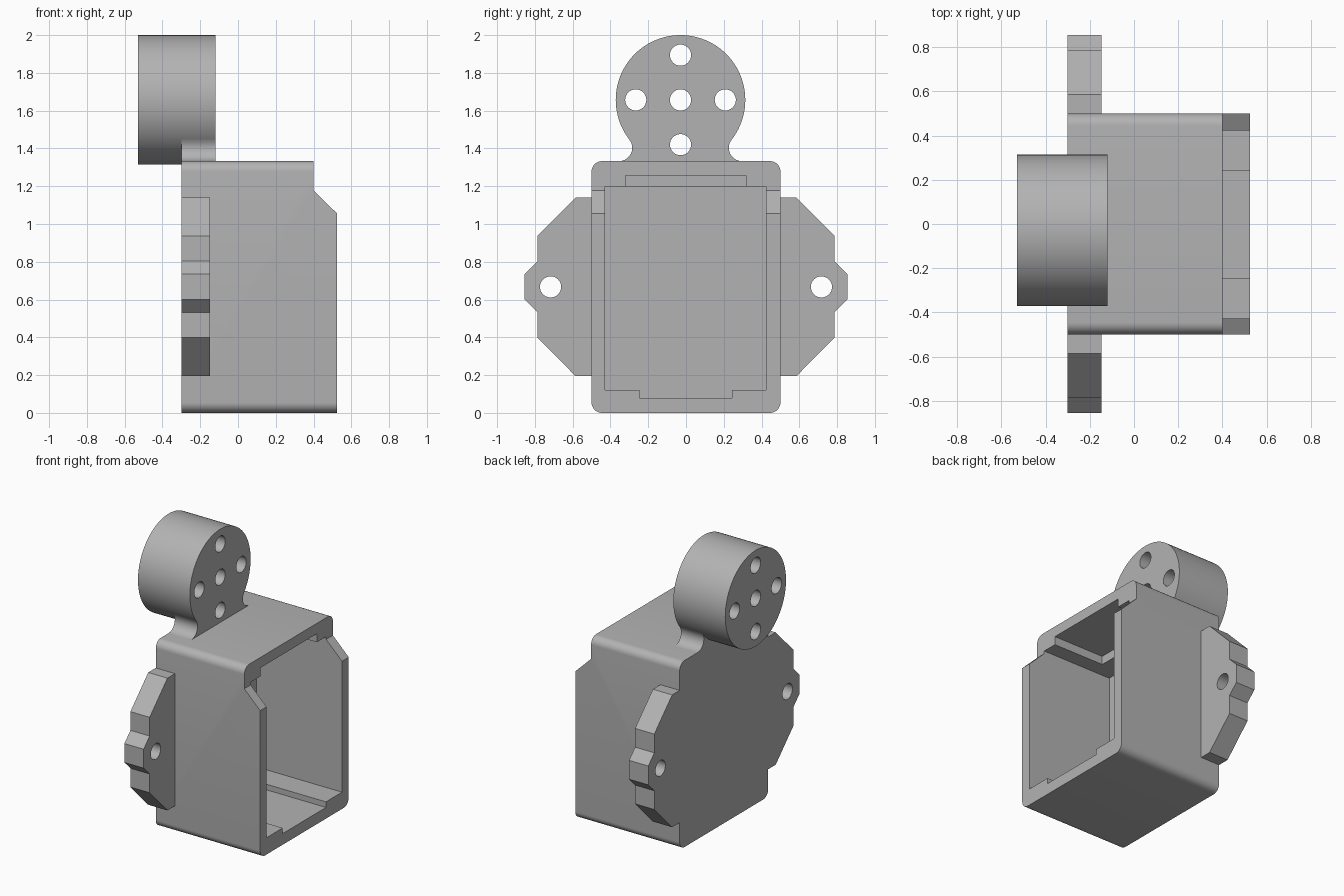
import bpy, bmesh, math

cube = bpy.data.objects.get("Cube")
if cube:
    bpy.data.objects.remove(cube, do_unlink=True)

GREY = (0.45, 0.45, 0.45, 1)
grey = bpy.data.materials.new("plain grey")
grey.use_nodes = True
grey.diffuse_color = GREY
grey.node_tree.nodes["Principled BSDF"].inputs["Base Color"].default_value = GREY


def prism(name, profile, lo, hi, axis="x"):
    """Extrude a (y, z) profile along x, or an (x, z) profile along y."""
    bm = bmesh.new()
    verts = [bm.verts.new((lo, a, b) if axis == "x" else (a, lo, b)) for a, b in profile]
    face = bm.faces.new(verts)
    moved = bmesh.ops.extrude_face_region(bm, geom=[face])["geom"]
    step = (hi - lo, 0, 0) if axis == "x" else (0, hi - lo, 0)
    bmesh.ops.translate(bm, vec=step, verts=[v for v in moved if isinstance(v, bmesh.types.BMVert)])
    bmesh.ops.recalc_face_normals(bm, faces=bm.faces)
    mesh = bpy.data.meshes.new(name)
    bm.to_mesh(mesh)
    bm.free()
    mesh.materials.append(grey)
    obj = bpy.data.objects.new(name, mesh)
    bpy.context.collection.objects.link(obj)
    return obj


def arc(cy, cz, r, start, end, n):
    angles = [math.radians(start + (end - start) * i / n) for i in range(n + 1)]
    return [(cy + r * math.cos(a), cz + r * math.sin(a)) for a in angles]


def circle(cy, cz, r, n):
    return arc(cy, cz, r, 0, 360, n)[:-1]


def rect(a0, b0, a1, b1):
    return [(a0, b0), (a1, b0), (a1, b1), (a0, b1)]


def select(obj):
    bpy.ops.object.select_all(action="DESELECT")
    obj.select_set(True)
    bpy.context.view_layer.objects.active = obj


def combine(obj, others, operation):
    """Apply booleans and remove the helper shapes."""
    select(obj)
    for other in others:
        other.hide_render = True
        mod = obj.modifiers.new("cut", "BOOLEAN")
        mod.operation = operation
        mod.solver = "EXACT"
        mod.object = other
        bpy.ops.object.modifier_apply(modifier=mod.name)
        bpy.data.objects.remove(other, do_unlink=True)


def smooth(obj):
    select(obj)
    bpy.ops.object.shade_smooth_by_angle(angle=math.radians(25))


BACK, FRONT, STEP, TOP = -0.3, 0.525, 0.4, 1.333
HOLE = 0.056

# Housing: rounded box, open on one side, with a stepped upper rim
corner = 0.055
outline = []
for i, (y, z) in enumerate([(0.5 - corner, TOP - corner), (corner - 0.5, TOP - corner),
                            (corner - 0.5, corner), (0.5 - corner, corner)]):
    outline += arc(y, z, corner, 90 * i, 90 * i + 90, 8)
housing = prism("housing", outline, BACK, FRONT)
combine(housing, [
    prism("cavity", rect(-0.428, 0.12, 0.424, 1.198), -0.15, 0.7),
    prism("floor_groove", rect(-0.245, 0.08, 0.243, 0.3), -0.15, 0.7),
    prism("ceiling_groove", rect(-0.32, 1.0, 0.318, 1.258), 0, 0.7),
    prism("rim_step", [(STEP, 1.5), (STEP, 1.178), (FRONT, 1.055), (0.7, 0.88), (0.7, 1.5)],
          -0.7, 0.7, "y"),
], "DIFFERENCE")
smooth(housing)

# Mounting ears on both sides
half_ear = [(0.5, 1.14), (0.585, 1.14), (0.786, 0.937), (0.786, 0.803), (0.854, 0.735)]
ear_profile = half_ear + [(y, 1.335 - z) for y, z in reversed(half_ear)]
for side, name in ((1, "back_ear"), (-1, "front_ear")):
    ear = prism(name, [(side * y, z) for y, z in ear_profile], BACK, -0.148)
    combine(ear, [prism("ear_hole", circle(side * 0.717, 0.667, HOLE, 32), -0.5, 0.1)], "DIFFERENCE")
    smooth(ear)

# Round horn: drum on a filleted neck, with five through holes
cy, cz, radius, fillet = -0.029, 1.657, 0.343, 0.07
fz = TOP + fillet
fy = math.sqrt((radius + fillet) ** 2 - (cz - fz) ** 2)
tangent = math.degrees(math.atan2(cz - fz, fy))
right_side = arc(cy + fy, fz, fillet, 270, 180 - tangent, 10)
neck_profile = right_side + [(2 * cy - y, z) for y, z in reversed(right_side)]
horn = prism("round_horn", circle(cy, cz, radius, 96), -0.53, -0.12)
combine(horn, [prism("neck", neck_profile, BACK, -0.12)], "UNION")
spread = 0.237
combine(horn, [prism("horn_hole", circle(cy + dy * spread, cz + dz * spread, HOLE, 32), -0.7, 0.1)
               for dy, dz in ((0, 0), (1, 0), (-1, 0), (0, 1), (0, -1))], "DIFFERENCE")
smooth(horn)
